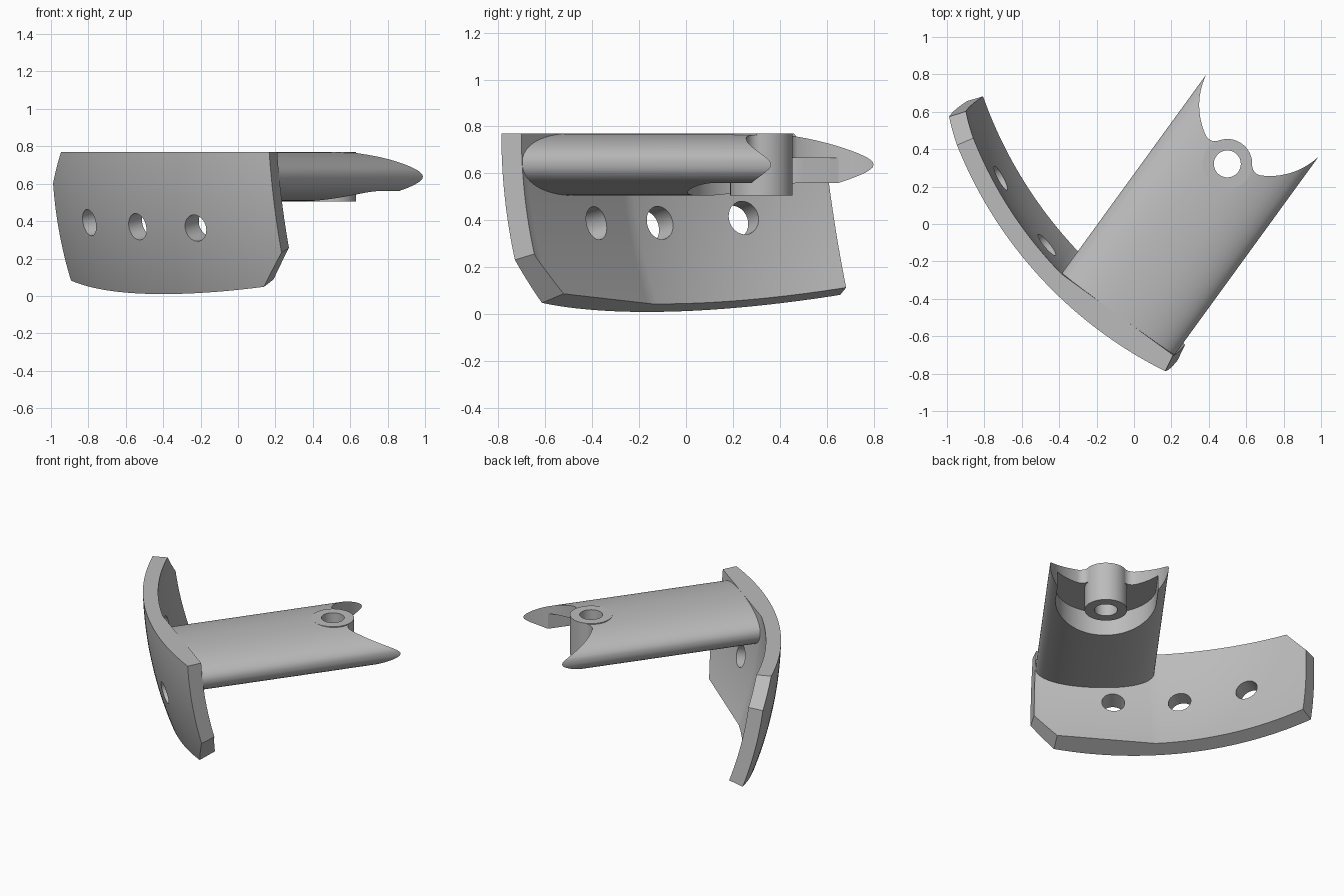
import bpy, bmesh, math
from mathutils import Matrix, Vector

if "Cube" in bpy.data.objects:
    bpy.data.objects.remove(bpy.data.objects["Cube"])

grey = bpy.data.materials.new("plain grey")
grey.use_nodes = True
grey.diffuse_color = (0.5, 0.5, 0.5, 1)
grey.node_tree.nodes["Principled BSDF"].inputs["Base Color"].default_value = (0.5, 0.5, 0.5, 1)

# Working frame: local x runs along the arm, the arm is symmetric about y = 0
FRAME = Matrix.Translation((0.174, -0.126, 0)) @ Matrix.Rotation(math.radians(54), 4, "Z")
TOP, LOW = 0.77, 0.505
HALF_W = 0.372
BOSS_X, BOSS_R, HOLE_R = 0.553, 0.133, 0.072


def make_object(name, bm):
    bmesh.ops.recalc_face_normals(bm, faces=bm.faces)
    mesh = bpy.data.meshes.new(name)
    bm.to_mesh(mesh)
    bm.free()
    mesh.materials.append(grey)
    obj = bpy.data.objects.new(name, mesh)
    bpy.context.collection.objects.link(obj)
    obj.matrix_world = FRAME
    return obj


def prism(name, points, offset):
    """Closed solid from a planar outline moved along an offset."""
    bm = bmesh.new()
    face = bm.faces.new([bm.verts.new(p) for p in points])
    moved = bmesh.ops.extrude_face_region(bm, geom=[face], use_keep_orig=True)
    verts = [g for g in moved["geom"] if isinstance(g, bmesh.types.BMVert)]
    bmesh.ops.translate(bm, verts=verts, vec=offset)
    return make_object(name, bm)


def arc(cx, cy, r, start, end, n):
    return [(cx + r * math.cos(start + (end - start) * i / n),
             cy + r * math.sin(start + (end - start) * i / n)) for i in range(n + 1)]


def upright(name, outline, z0, z1):
    return prism(name, [(x, y, z0) for x, y in outline], (0, 0, z1 - z0))


def disc(x, y, r, n=48):
    return arc(x, y, r, 0, math.tau, n)[:-1]


def activate(obj):
    bpy.ops.object.select_all(action="DESELECT")
    obj.select_set(True)
    bpy.context.view_layer.objects.active = obj


def subtract(obj, cutter):
    cutter.hide_render = True
    bpy.context.view_layer.update()
    mod = obj.modifiers.new("cut", "BOOLEAN")
    mod.operation, mod.solver, mod.object = "DIFFERENCE", "EXACT", cutter
    activate(obj)
    bpy.ops.object.modifier_apply(modifier=mod.name)
    bpy.data.objects.remove(cutter)


# --- Curved plate: a thick patch of a sphere with a flat pad behind the arm ---
CENTRE = Vector((1.728, 0, 0.84))
R_OUT, R_IN = 2.3, 2.205


def shell_x(r, y, z):
    return CENTRE.x - math.sqrt(r * r - y * y - (z - CENTRE.z) ** 2)


def inner_x(y, z):
    return shell_x(R_IN, HALF_W if abs(y) < HALF_W else y, z)


COLS, ROWS, STEP = range(-18, 53), 24, HALF_W / 12
bm = bmesh.new()
layers = []
for surface in (lambda y, z: shell_x(R_OUT, y, z), inner_x):
    layers.append([[bm.verts.new((surface(c * STEP, z), c * STEP, z)) for c in COLS]
                   for z in (TOP - 1.05 * k / ROWS for k in range(ROWS + 1))])
for g in layers:
    for a, b in zip(g, g[1:]):
        for i in range(len(a) - 1):
            bm.faces.new((a[i], a[i + 1], b[i + 1], b[i]))


def rim(grid):
    return (grid[0] + [row[-1] for row in grid[1:]] + grid[-1][-2::-1]
            + [row[0] for row in grid[-2:0:-1]])


outer, inner = rim(layers[0]), rim(layers[1])
for i in range(len(outer)):
    bm.faces.new((outer[i - 1], outer[i], inner[i], inner[i - 1]))
bmesh.ops.recalc_face_normals(bm, faces=bm.faces)

# Edges are trimmed by planes through the sphere centre
to_local = FRAME.inverted()
inside = Vector((shell_x(R_OUT, 0.5, 0.4), 0.5, 0.4))
end_a, end_b = (-1, 0.57, 0.6), (-0.9, 0.655, 0.08)
near_a, near_b = (0.165, -0.79, 0.77), (0.23, -0.735, 0.23)
low = (0.14, -0.61, 0.05)
for p, q in ((end_a, end_b), (near_a, near_b), (low, end_b),
             ((-0.95, 0.42, 0.77), end_a), (near_b, low)):
    normal = (to_local @ Vector(p) - CENTRE).cross(to_local @ Vector(q) - CENTRE).normalized()
    if normal.dot(inside - CENTRE) > 0:
        normal.negate()
    cut = bmesh.ops.bisect_plane(bm, geom=bm.verts[:] + bm.edges[:] + bm.faces[:], dist=1e-6,
                                 plane_co=CENTRE, plane_no=normal, clear_outer=True)
    edges = [g for g in cut["geom_cut"] if isinstance(g, bmesh.types.BMEdge) and g.is_boundary]
    bmesh.ops.holes_fill(bm, edges=edges, sides=0)
plate = make_object("curved_plate", bm)

# Three holes drilled towards the sphere centre
for spot in ((-0.76, 0.22, 0.4), (-0.5, -0.14, 0.38), (-0.19, -0.43, 0.375)):
    mid = to_local @ Vector(spot)
    axis = (CENTRE - mid).normalized()
    turn = axis.to_track_quat("Z", "Y")
    ring = [mid - axis * 0.2 + turn @ Vector((x, y, 0)) for x, y in disc(0, 0, HOLE_R)]
    subtract(plate, prism("hole_cutter", ring, axis * 0.4))

# --- Arm: flattened oval bar ---
def oval(t):
    c, s = math.cos(t), math.sin(t)
    power = 2 / 2.2
    return (-0.48, math.copysign(abs(c) ** power, c) * HALF_W,
            (TOP + LOW) / 2 + math.copysign(abs(s) ** power, s) * (TOP - LOW) / 2)


arm = prism("arm", [oval(math.tau * i / 96) for i in range(96)], (1.5, 0, 0))

# Round notch at the tip, blended by fillets into the boss
NOTCH_X, NOTCH_R, FILLET = 0.94, 0.378, 0.055
gap, near, far = NOTCH_X - BOSS_X, BOSS_R + FILLET, NOTCH_R - FILLET
along = (gap ** 2 + near ** 2 - far ** 2) / (2 * gap)
side = math.sqrt(near ** 2 - along ** 2)
fx = BOSS_X + along
boss_angle = math.atan2(side, along)
notch_angle = math.atan2(side, fx - NOTCH_X)
half = arc(BOSS_X, 0, BOSS_R, 0, boss_angle, 10)
half += arc(fx, side, FILLET, boss_angle + math.pi, notch_angle, 14)[1:]
half += arc(NOTCH_X, 0, NOTCH_R, notch_angle, math.pi / 2, 20)[1:]
half += [(NOTCH_X, 0.6), (1.2, 0.6)]
outline = half + [(x, -y) for x, y in reversed(half[1:])]
subtract(arm, upright("notch_cutter", outline, 0.3, 1))

# Slot under the tip, round at its inner end
SLOT_R = 0.315
slot = arc(BOSS_X, 0, SLOT_R, math.pi / 2, 1.5 * math.pi, 40) + [(1.2, -SLOT_R), (1.2, SLOT_R)]
subtract(arm, upright("slot_cutter", slot, 0.3, 0.665))

# --- Boss with a through hole ---
boss = upright("boss", disc(BOSS_X, 0, BOSS_R, 64), LOW, TOP)
for part in (arm, boss):
    subtract(part, upright("bore_cutter", disc(BOSS_X, 0, HOLE_R), 0.3, 1))

for part in (plate, arm, boss):
    activate(part)
    bpy.ops.object.shade_smooth_by_angle(angle=math.radians(25))
